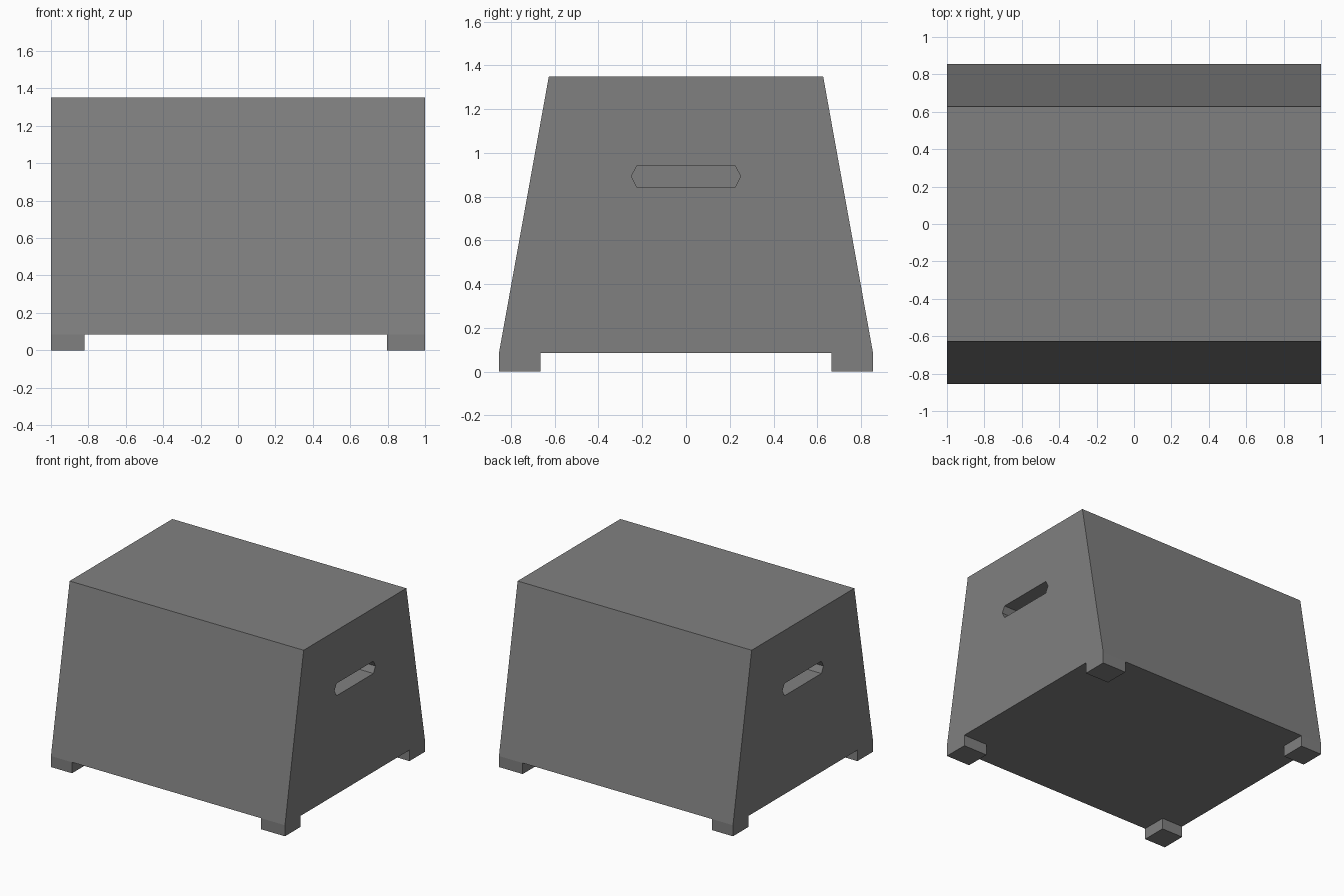
import bpy
import bmesh

if "Cube" in bpy.data.objects:
    bpy.data.objects.remove(bpy.data.objects["Cube"], do_unlink=True)

grey = bpy.data.materials.new("mid grey")
grey.use_nodes = True
colour = (0.216, 0.216, 0.216, 1)
grey.diffuse_color = colour
grey.node_tree.nodes["Principled BSDF"].inputs["Base Color"].default_value = colour


def prism(name, profile, x0, x1):
    """Extrude a (y, z) profile along x."""
    bm = bmesh.new()
    face = bm.faces.new([bm.verts.new((x0, y, z)) for y, z in profile])
    moved = bmesh.ops.extrude_face_region(bm, geom=[face], use_keep_orig=True)
    for v in moved["geom"]:
        if isinstance(v, bmesh.types.BMVert):
            v.co.x = x1
    bmesh.ops.recalc_face_normals(bm, faces=bm.faces)
    mesh = bpy.data.meshes.new(name)
    bm.to_mesh(mesh)
    bm.free()
    mesh.materials.append(grey)
    obj = bpy.data.objects.new(name, mesh)
    bpy.context.collection.objects.link(obj)
    return obj


base, top = 0.085, 1.35
wide, narrow = 0.855, 0.627

# Tapered box
body = prism("box_body", [(-wide, base), (wide, base), (narrow, top), (-narrow, top)], -1, 1)

# Hand hold pockets in both ends
low, mid, high = 0.845, 0.893, 0.94
slot = [(-0.225, low), (0.225, low), (0.25, mid), (0.225, high), (-0.225, high), (-0.25, mid)]
bpy.context.view_layer.objects.active = body
for side in (-1, 1):
    cutter = prism("hand_hold_cutter", slot, side * 0.8, side * 1.1)
    cutter.hide_render = True
    cut = body.modifiers.new("hand_hold", "BOOLEAN")
    cut.operation = "DIFFERENCE"
    cut.solver = "EXACT"
    cut.object = cutter
    bpy.ops.object.modifier_apply(modifier=cut.name)
    bpy.data.objects.remove(cutter, do_unlink=True)

# Corner feet
for x_name, x0, x1 in (("right", -1, -0.82), ("left", 0.797, 1)):
    for y_name, side in (("front", -1), ("back", 1)):
        inner, outer = side * 0.665, side * wide
        prism(f"{y_name}_{x_name}_foot",
              [(inner, 0), (outer, 0), (outer, base), (inner, base)], x0, x1)
